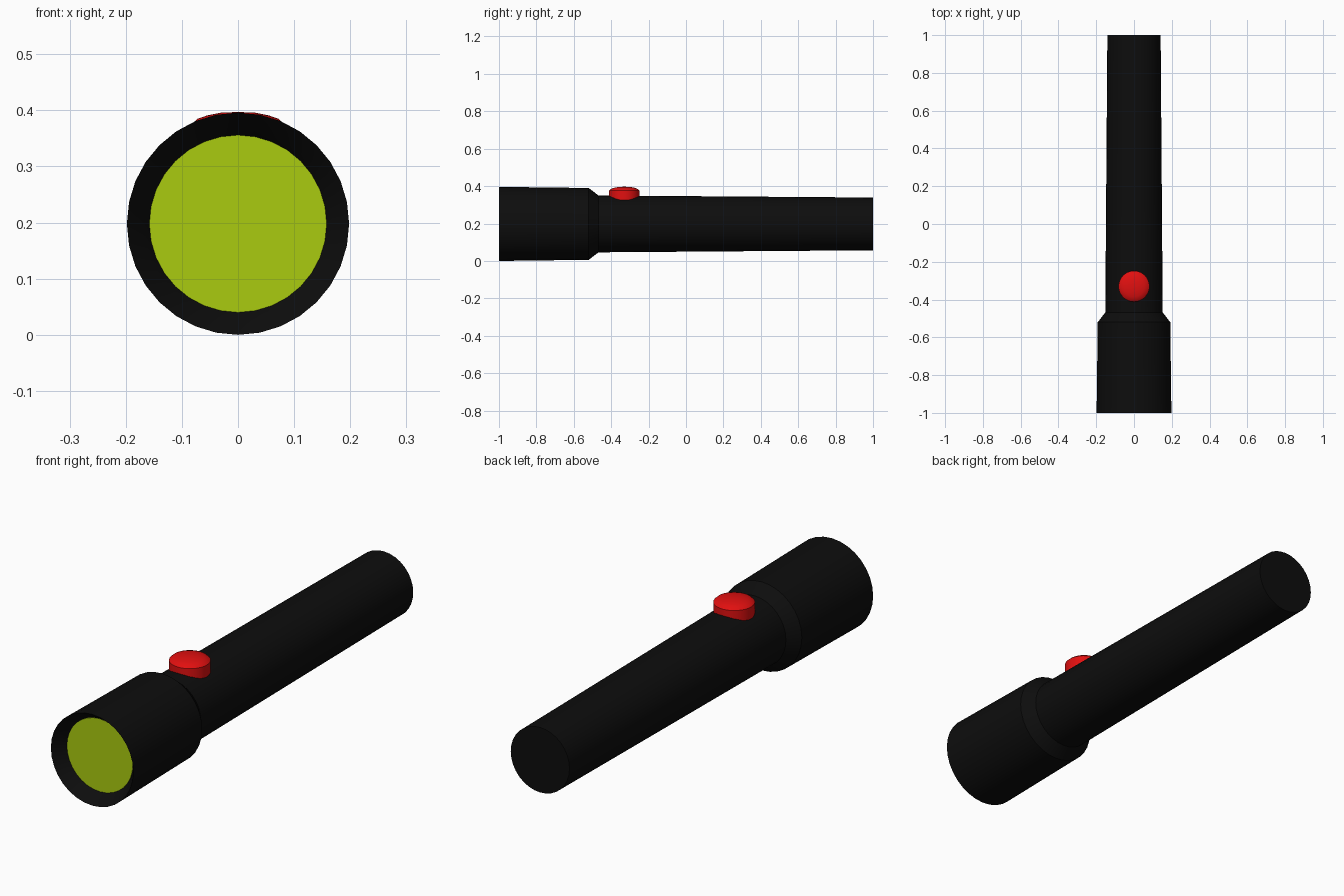
import bpy
import bmesh
import math
from mathutils import Matrix

default = bpy.data.objects.get("Cube")
if default:
    bpy.data.objects.remove(default, do_unlink=True)

SIDES = 32
AXIS_Z = 0.198  # height of the torch axis


def make_material(name, rgb, roughness=0.5):
    mat = bpy.data.materials.new(name)
    mat.use_nodes = True
    colour = (*rgb, 1)
    mat.diffuse_color = colour
    shader = mat.node_tree.nodes["Principled BSDF"]
    shader.inputs["Base Color"].default_value = colour
    shader.inputs["Roughness"].default_value = roughness
    return mat


def lathe(name, profile, mat, matrix):
    """Revolve (radius, height) points about z, then place with matrix."""
    bm = bmesh.new()
    verts = [bm.verts.new((r, 0, h)) for r, h in profile]
    edges = [bm.edges.new(pair) for pair in zip(verts, verts[1:])]
    bmesh.ops.spin(bm, geom=verts + edges, cent=(0, 0, 0), axis=(0, 0, 1),
                   angle=math.tau, steps=SIDES, use_merge=True)
    bmesh.ops.remove_doubles(bm, verts=bm.verts, dist=0.0001)
    bmesh.ops.recalc_face_normals(bm, faces=bm.faces)
    bm.transform(matrix)
    mesh = bpy.data.meshes.new(name)
    bm.to_mesh(mesh)
    bm.free()
    mesh.materials.append(mat)
    obj = bpy.data.objects.new(name, mesh)
    bpy.context.collection.objects.link(obj)
    bpy.ops.object.select_all(action="DESELECT")
    obj.select_set(True)
    bpy.context.view_layer.objects.active = obj
    bpy.ops.object.shade_smooth_by_angle(angle=math.radians(30))
    return obj


black = make_material("black casing", (0.004, 0.004, 0.004))
red = make_material("red button", (0.75, 0.005, 0.005))
lime = make_material("lime lens", (0.4, 0.6, 0.005))

# Turns the lathe's z axis to +y at the torch's axis height
along_y = Matrix.Translation((0, 0, AXIS_Z)) @ Matrix.Rotation(-math.pi / 2, 4, "X")

# Casing: reflector cup, head, shoulder, tapered handle and end cap
lathe("casing", [
    (0, -0.94), (0.158, -0.945), (0.167, -0.96), (0.198, -1),
    (0.192, -0.52), (0.152, -0.468), (0.141, 1), (0, 1),
], black, along_y)

# Lens: thin disc at the bottom of the cup
lathe("lens", [
    (0, -0.947), (0.158, -0.947), (0.158, -0.942), (0, -0.942),
], lime, along_y)

# Switch button: short cylinder with a shallow dome
lathe("switch_button", [
    (0, 0.3), (0.082, 0.3), (0.082, 0.376), (0.072, 0.385),
    (0.055, 0.391), (0.03, 0.396), (0, 0.397),
], red, Matrix.Translation((0, -0.33, 0)))
